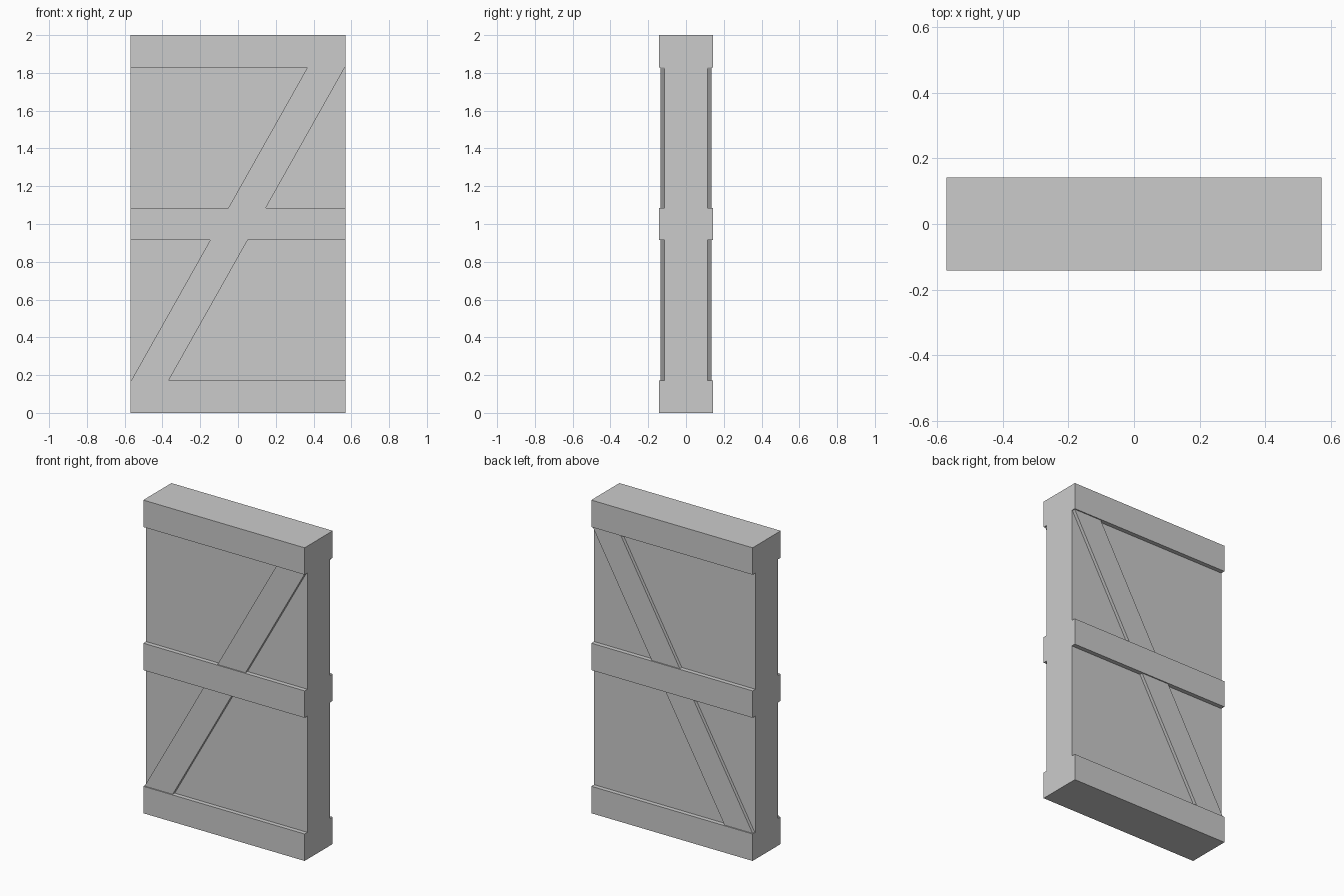
import bpy

if "Cube" in bpy.data.objects:
    bpy.data.objects.remove(bpy.data.objects["Cube"])

HALF_W = 0.57                     # half width of the whole door
RAIL_Y, BRACE_Y, PANEL_Y = 0.142, 0.135, 0.114   # half depths
RAIL_H = 0.172
BRACE_W = 0.198                   # brace width measured along x
MID_LO, MID_HI = 1 - RAIL_H / 2, 1 + RAIL_H / 2
LOW, HIGH = RAIL_H, 2 - RAIL_H


def prism(name, profile, y0, y1):
    """Extrude an x/z outline from y0 to y1."""
    n = len(profile)
    verts = [(x, y, z) for y in (y0, y1) for x, z in profile]
    faces = [tuple(range(n)), tuple(range(2 * n - 1, n - 1, -1))]
    faces += [(i, i + n, (i + 1) % n + n, (i + 1) % n) for i in range(n)]
    mesh = bpy.data.meshes.new(name)
    mesh.from_pydata(verts, [], faces)
    obj = bpy.data.objects.new(name, mesh)
    bpy.context.collection.objects.link(obj)
    return obj


def slab(name, z0, z1, half_y):
    outline = [(-HALF_W, z0), (HALF_W, z0), (HALF_W, z1), (-HALF_W, z1)]
    return prism(name, outline, -half_y, half_y)


def brace_left(z):
    """Left edge of the diagonal brace at height z."""
    return -0.565 + (z - LOW) * 0.932 / (HIGH - LOW)


# Horizontal rails, full depth
slab("bottom_rail", 0, LOW, RAIL_Y)
slab("middle_rail", MID_LO, MID_HI, RAIL_Y)
slab("top_rail", HIGH, 2, RAIL_Y)

# Recessed panels and the diagonal braces on both faces
for part, z0, z1 in (("lower", LOW, MID_LO), ("upper", MID_HI, HIGH)):
    slab(part + "_panel", z0, z1, PANEL_Y)
    a, b = brace_left(z0), brace_left(z1)
    outline = [(a, z0), (a + BRACE_W, z0), (b + BRACE_W, z1), (b, z1)]
    brace = prism(part + "_brace", outline, -BRACE_Y, -PANEL_Y)
    mirror = brace.modifiers.new("both_faces", 'MIRROR')
    mirror.use_axis = (False, True, False)
    mirror.use_mirror_merge = False
